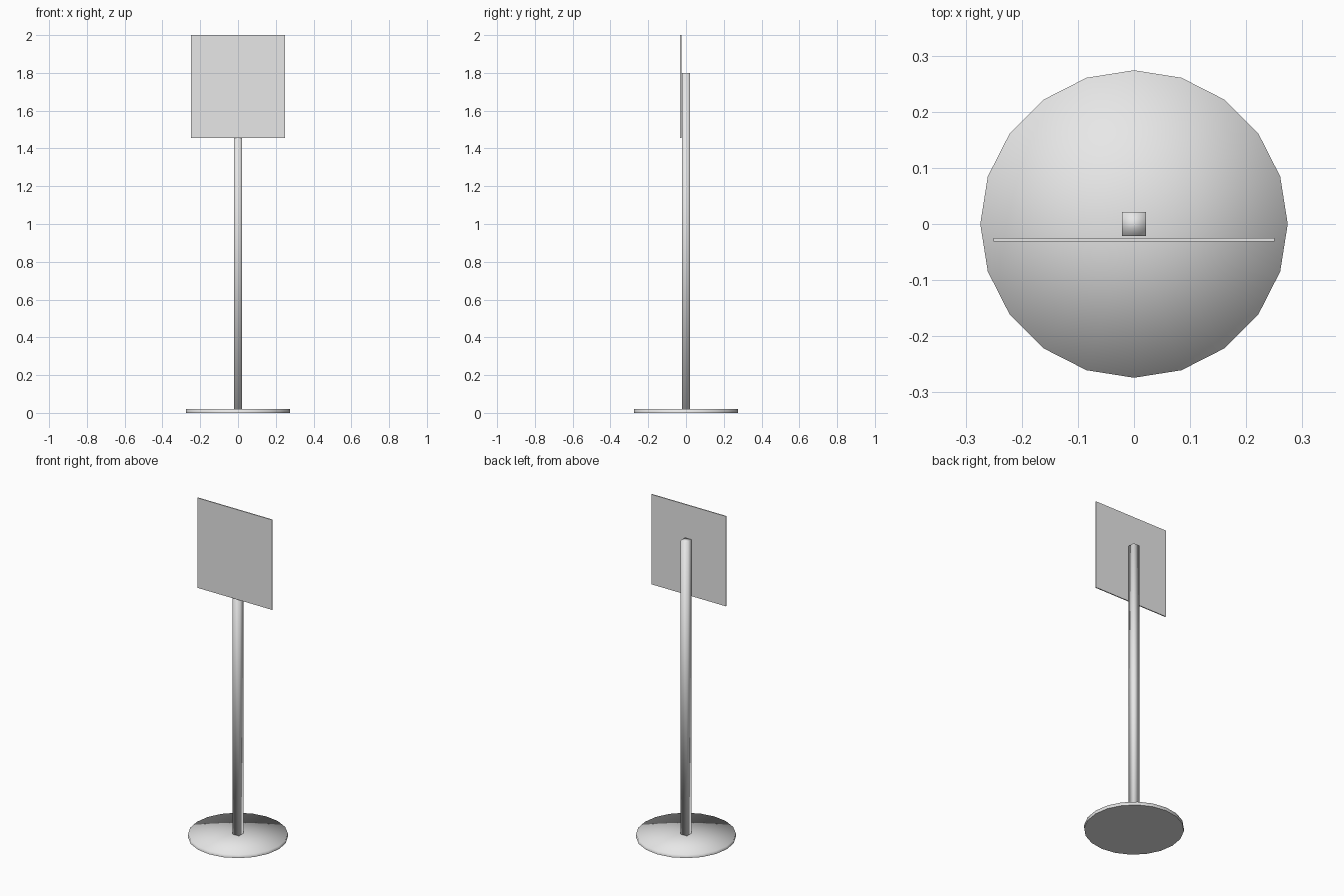
import bpy
import bmesh
from mathutils import Matrix, Vector

cube = bpy.data.objects.get("Cube")
if cube:
    bpy.data.objects.remove(cube, do_unlink=True)

grey = bpy.data.materials.new("light grey")
grey.use_nodes = True
colour = (0.8, 0.8, 0.8, 1)
grey.diffuse_color = colour
grey.node_tree.nodes["Principled BSDF"].inputs["Base Color"].default_value = colour


def finish(bm, name, smooth):
    for face in bm.faces:
        face.smooth = smooth
    mesh = bpy.data.meshes.new(name)
    bm.to_mesh(mesh)
    bm.free()
    mesh.materials.append(grey)
    obj = bpy.data.objects.new(name, mesh)
    bpy.context.collection.objects.link(obj)
    return obj


def box(name, low, high, smooth):
    low, high = Vector(low), Vector(high)
    bm = bmesh.new()
    place = Matrix.Translation((low + high) / 2) @ Matrix.Diagonal((high - low).to_4d())
    bmesh.ops.create_cube(bm, size=1, matrix=place)
    return finish(bm, name, smooth)


# Round base: softly shaded top and rim, flat underside
bm = bmesh.new()
height = 0.02
bmesh.ops.create_cone(bm, cap_ends=True, cap_tris=True, segments=20,
                      radius1=0.274, radius2=0.274, depth=height,
                      matrix=Matrix.Translation((0, 0, height / 2))
                      @ Matrix.Rotation(0, 4, "Z"))
for edge in bm.edges:
    if len(edge.link_faces) == 2 and all(v.co.z < 0.001 for v in edge.verts):
        edge.smooth = any(abs(f.normal.z) < 0.5 for f in edge.link_faces) is False
finish(bm, "round_base", True)

# Square pole with softened shading
box("pole", (-0.021, -0.021, 0.01), (0.021, 0.021, 1.8), True)

# Thin sign panel in front of the pole
box("sign_panel", (-0.25, -0.031, 1.455), (0.25, -0.025, 2.0), False)
